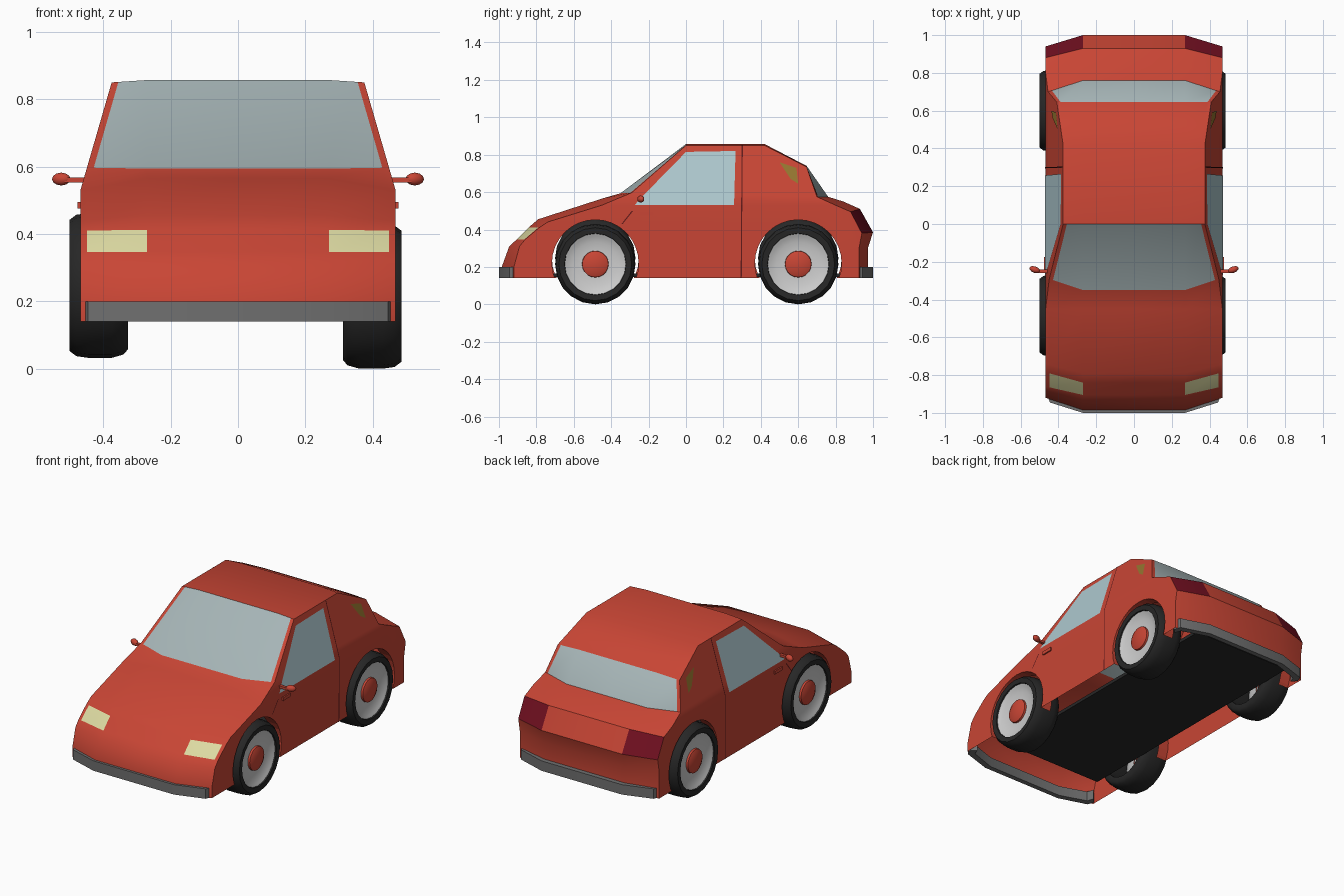
import bpy, bmesh, math

if "Cube" in bpy.data.objects:
    bpy.data.objects.remove(bpy.data.objects["Cube"])

def material(name, r, g, b):
    m = bpy.data.materials.new(name)
    m.diffuse_color = (r, g, b, 1)
    m.use_nodes = True
    m.node_tree.nodes["Principled BSDF"].inputs["Base Color"].default_value = m.diffuse_color
    return m

RED = material("red_paint", 0.58, 0.06, 0.035)
GLASS = material("glass", 0.38, 0.46, 0.47)
SIDE = material("side_glass", 0.42, 0.58, 0.62)
LAMP = material("headlight", 0.72, 0.70, 0.36)
TAIL = material("tail_light", 0.17, 0.005, 0.015)
BLACK = material("black", 0.02, 0.02, 0.02)
GREY = material("bumper_grey", 0.16, 0.16, 0.16)
OLIVE = material("tinted_glass", 0.30, 0.18, 0.03)
SEAM = material("seam", 0.12, 0.01, 0.01)
RIM = material("rim_grey", 0.62, 0.62, 0.62)

def finish(name, bm, mats, angle=35):
    bmesh.ops.recalc_face_normals(bm, faces=bm.faces)
    me = bpy.data.meshes.new(name)
    bm.to_mesh(me)
    bm.free()
    for m in mats:
        me.materials.append(m)
    ob = bpy.data.objects.new(name, me)
    bpy.context.collection.objects.link(ob)
    bpy.ops.object.select_all(action='DESELECT')
    ob.select_set(True)
    bpy.context.view_layer.objects.active = ob
    bpy.ops.object.shade_smooth_by_angle(angle=math.radians(angle))
    return ob

def box(name, c, s, mat):
    bm = bmesh.new()
    bmesh.ops.create_cube(bm, size=1)
    for v in bm.verts:
        v.co = [v.co[i] * s[i] + c[i] for i in range(3)]
    return finish(name, bm, [mat])

def side_x(z):
    return 0.468 - 0.29 * max(0, z - 0.53)

# body: rows run nose -> roof -> tail as (centre y, centre z, edge y, edge z)
ROWS = [(-.985, .14, -.92, .14), (-.985, .20, -.92, .20), (-.945, .31, -.89, .31),
        (-.905, .347, -.86, .347), (-.84, .412, -.785, .41), (-.79, .455, -.74, .44),
        (-.45, .565, -.45, .53), (-.35, .594, -.29, .597), (0, .857, 0, .85),
        (.42, .857, .42, .85), (.645, .74, .645, .735), (.76, .575, .70, .575),
        (.84, .55, .80, .53), (.93, .51, .88, .495), (1.0, .385, .94, .38),
        (.972, .30, .925, .30), (.972, .20, .925, .20), (.972, .14, .925, .14)]
bm = bmesh.new()
grid = []
for cy, cz, ey, ez in ROWS:
    w = side_x(ez)
    row = []
    for x in (-w, .02 - w, -.27, 0, .27, w - .02, w):
        t = max(0, (abs(x) - .27) / (w - .27))
        row.append(bm.verts.new((x, cy + (ey - cy) * t, cz + (ez - cz) * t)))
    grid.append(row)
for j in range(len(grid) - 1):
    for i in range(6):
        f = bm.faces.new((grid[j][i], grid[j][i + 1], grid[j + 1][i + 1], grid[j + 1][i]))
        if j in (7, 10) and 0 < i < 5:
            f.material_index = 1
        elif j == 3 and i in (1, 4):
            f.material_index = 2
        elif j == 13 and i in (0, 1, 4, 5):
            f.material_index = 3
for e in (0, -1):
    col = [r[e] for r in grid]
    bm.faces.new(col[:7] + col[12:])
    bm.faces.new(col[6:13])
bm.faces.new(grid[0] + grid[-1][::-1])
body = finish("car_body", bm, [RED, GLASS, LAMP, TAIL])

# wheel arches, leaving a short inner lip
AXLES = (-.485, .60)
for sx in (1, -1):
    for y in AXLES:
        bpy.ops.mesh.primitive_cylinder_add(vertices=32, radius=.232, depth=.2,
            location=(sx * .5, y, .22 if sx > 0 else .245), rotation=(0, math.pi / 2, 0))
        cutter = bpy.context.object
        cutter.name = "arch_cutter"
        cutter.hide_render = True
        bpy.context.view_layer.objects.active = body
        mod = body.modifiers.new("arch", 'BOOLEAN')
        mod.operation = 'DIFFERENCE'
        mod.solver = 'EXACT'
        mod.object = cutter
        bpy.ops.object.modifier_apply(modifier=mod.name)
        bpy.data.objects.remove(cutter)

# open the underside and the wheel wells
bm = bmesh.new()
bm.from_mesh(body.data)
gone = []
for f in bm.faces:
    c = f.calc_center_median()
    if (f.normal.z < -.9 and c.z < .145) or (abs(f.normal.x) > .9 and abs(abs(c.x) - .4) < .01):
        gone.append(f)
bmesh.ops.delete(bm, geom=gone, context='FACES')
bm.to_mesh(body.data)
bm.free()

# floor pan
box("floor_pan", (0, .12, .155), (.66, 1.68, .02), BLACK)

# wheels: lathed tyre, rim and hub
def lathe(name, profile, mat, sx, y, z, shift):
    bm = bmesh.new()
    vs = [bm.verts.new((x, 0, r)) for r, x in profile]
    es = [bm.edges.new(p) for p in zip(vs, vs[1:])]
    bmesh.ops.spin(bm, geom=vs + es, cent=(0, 0, 0), axis=(1, 0, 0),
                   angle=2 * math.pi, steps=20, use_duplicate=False)
    bmesh.ops.remove_doubles(bm, verts=bm.verts, dist=1e-4)
    for v in bm.verts:
        v.co = (sx * (v.co.x + shift), v.co.y + y, v.co.z + z)
    finish(name, bm, [mat], 50)

TYRE = [(.16, .46), (.165, .482), (.195, .485), (.21, .465), (.215, .43), (.215, .36),
        (.205, .325), (.19, .312), (.16, .315), (.16, .46)]
for sx, z, shift, side in ((1, .215, 0, "right"), (-1, .247, .015, "left")):
    for y, end in zip(AXLES, ("front", "rear")):
        n = f"{end}_{side}_"
        lathe(n + "tyre", TYRE, BLACK, sx, y, z, shift)
        lathe(n + "rim", [(.165, .475), (.15, .468), (.12, .455), (.06, .455)], RIM, sx, y, z, shift)
        lathe(n + "hub", [(.072, .45), (.07, .467), (.05, .476), (0, .48)], RED, sx, y, z, shift)

# bumpers wrapped around nose and tail
for sy, name in ((-1, "front_bumper"), (1, "rear_bumper")):
    outer = [(-.46, .905), (-.445, .945), (-.27, 1), (.27, 1), (.445, .945), (.46, .905)]
    plan = outer + [(x * .94, y - .03) for x, y in outer[::-1]]
    bm = bmesh.new()
    base = bm.faces.new([bm.verts.new((x, sy * y, .14)) for x, y in plan])
    up = bmesh.ops.extrude_face_region(bm, geom=[base])["geom"]
    for v in up:
        if isinstance(v, bmesh.types.BMVert):
            v.co.z = .20
    finish(name, bm, [GREY])

# flat side panels laid on the body, given as (y, z)
def panel(name, pts, mat, sx, lift=.003):
    bm = bmesh.new()
    bm.faces.new([bm.verts.new((sx * (side_x(z) + lift), y, z)) for y, z in pts])
    finish(name, bm, [mat])

for sx, side in ((1, "right"), (-1, "left")):
    panel(side + "_window", [(-.275, .53), (-.24, .57), (0, .815), (.265, .82), (.257, .53)], SIDE, sx)
    panel(side + "_quarter_window", [(.50, .76), (.59, .73), (.60, .645), (.56, .67)], OLIVE, sx)
    panel(side + "_door_seam", [(.292, .14), (.298, .14), (.301, .53), (.295, .53)], SEAM, sx)
    panel(side + "_pillar_seam", [(.295, .53), (.301, .53), (.304, .85), (.298, .85)], SEAM, sx)
    panel(side + "_hinge_seam", [(-.29, .50), (-.345, .43), (-.338, .43), (-.282, .50)], SEAM, sx)
    box(side + "_door_handle", (sx * .47, -.21, .485), (.012, .07, .02), RED)
    # wing mirror: arm and rounded head
    box(side + "_mirror_arm", (sx * .485, -.25, .56), (.06, .018, .014), RED)
    bm = bmesh.new()
    bmesh.ops.create_uvsphere(bm, u_segments=10, v_segments=6, radius=1)
    for v in bm.verts:
        v.co = (sx * (.525 + v.co.x * .029), -.242 + v.co.y * .018 + v.co.x * .007, .563 + v.co.z * .019)
    finish(side + "_mirror", bm, [RED], 60)
